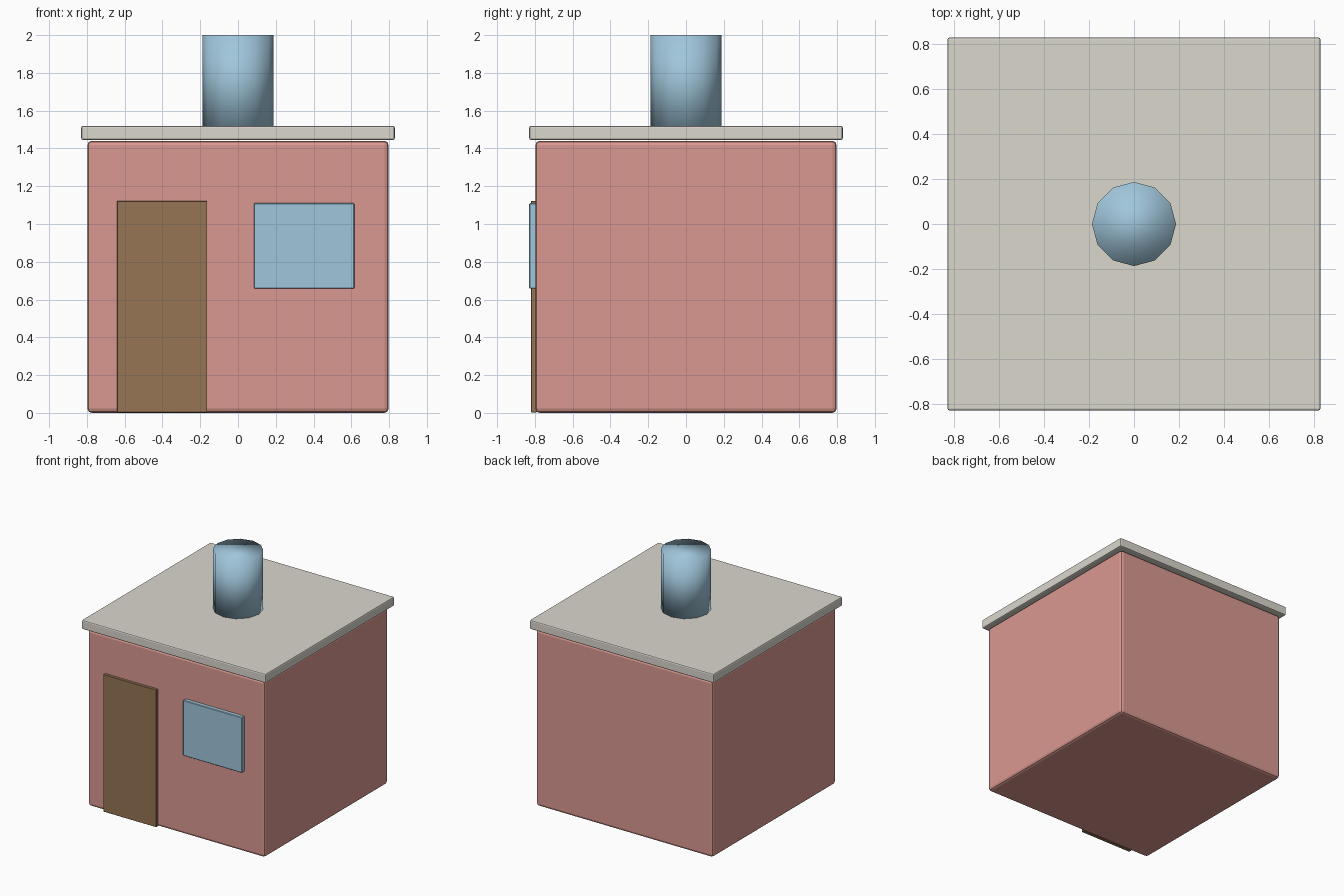
import bpy
import bmesh
import math
from mathutils import Vector

if "Cube" in bpy.data.objects:
    bpy.data.objects.remove(bpy.data.objects["Cube"])


def material(name, srgb):
    mat = bpy.data.materials.new(name)
    lin = [((c / 255 + 0.055) / 1.055) ** 2.4 for c in srgb]
    mat.diffuse_color = (*lin, 1.0)
    mat.use_nodes = True
    mat.node_tree.nodes["Principled BSDF"].inputs["Base Color"].default_value = mat.diffuse_color
    return mat


def finish(name, bm, mat, smooth=False):
    mesh = bpy.data.meshes.new(name)
    for f in bm.faces:
        f.smooth = smooth
    bm.to_mesh(mesh)
    bm.free()
    mesh.materials.append(mat)
    ob = bpy.data.objects.new(name, mesh)
    bpy.context.collection.objects.link(ob)
    return ob


def box(name, low, high, mat, bevel=0.0, segments=2):
    low, high = Vector(low), Vector(high)
    bm = bmesh.new()
    bmesh.ops.create_cube(bm, size=1)
    for v in bm.verts:
        v.co = (low + high) / 2 + v.co * (high - low)
    if bevel:
        bmesh.ops.bevel(bm, geom=bm.edges[:], offset=bevel, segments=segments,
                        profile=0.5, affect='EDGES')
    return finish(name, bm, mat)


pink = material("pink_wall", (218, 153, 145))
stone = material("pale_stone", (219, 215, 206))
brown = material("door_brown", (150, 117, 85))
blue = material("pale_blue", (160, 198, 219))

# House body and flat overhanging roof
box("walls", (-0.797, -0.797, 0), (0.797, 0.797, 1.44), pink, 0.022)
box("roof", (-0.83, -0.83, 1.445), (0.83, 0.83, 1.52), stone, 0.01)

# Door and window on the front wall
box("door", (-0.64, -0.82, 0.003), (-0.163, -0.79, 1.122), brown, 0.002, 1)
box("window", (0.084, -0.83, 0.658), (0.616, -0.79, 1.11), blue, 0.004, 1)

# Round twelve-sided chimney, smooth all over
bm = bmesh.new()
bmesh.ops.create_cone(bm, cap_ends=True, segments=12,
                      radius1=0.187, radius2=0.187, depth=0.5)
bmesh.ops.translate(bm, verts=bm.verts, vec=(0, 0, 1.75))
finish("chimney", bm, blue, smooth=True)
